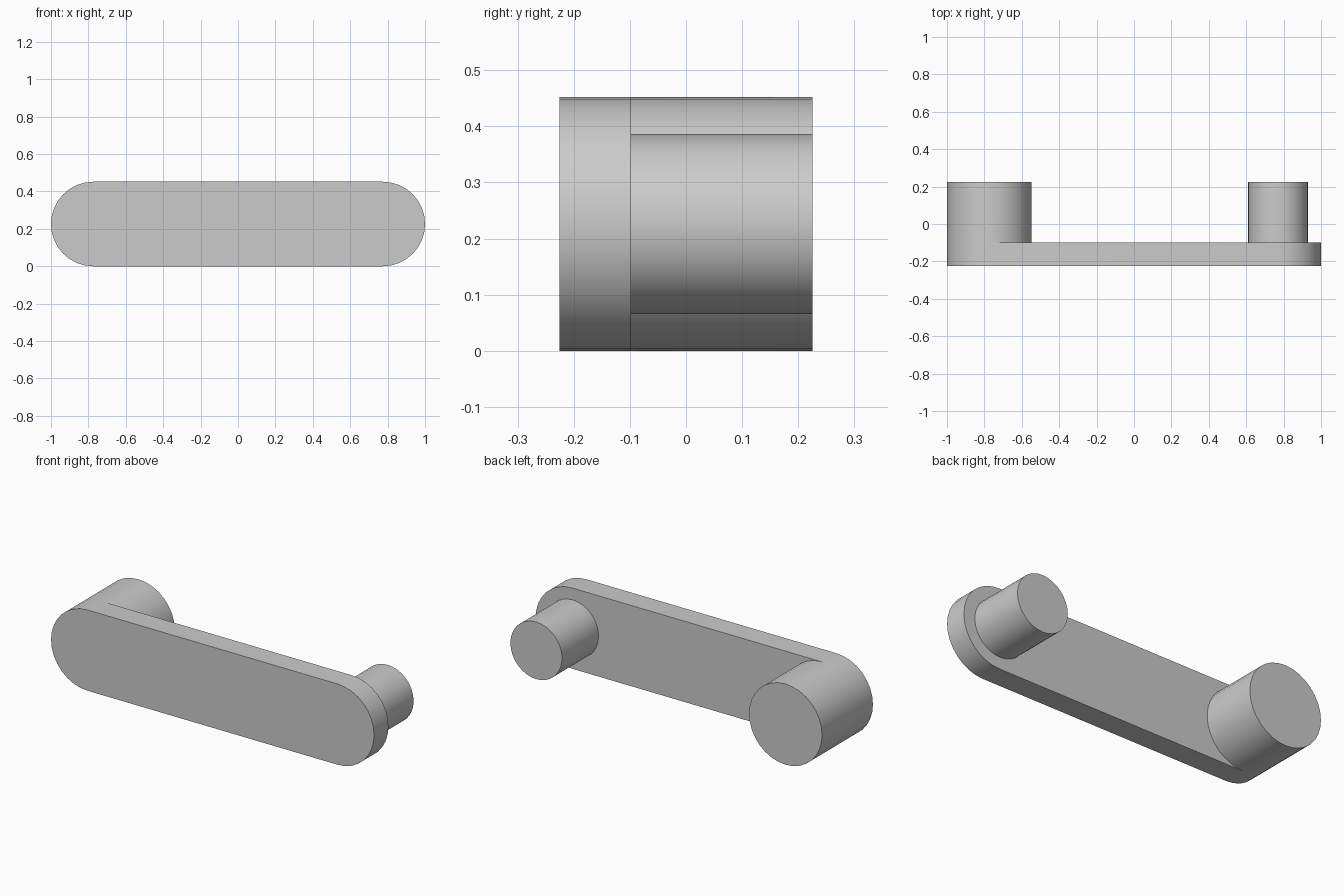
import bpy, bmesh, math

old = bpy.data.objects.get("Cube")
if old:
    bpy.data.objects.remove(old, do_unlink=True)

grey = bpy.data.materials.new("plain grey")
grey.use_nodes = True
colour = (0.6, 0.6, 0.6, 1)
grey.diffuse_color = colour
grey.node_tree.nodes["Principled BSDF"].inputs["Base Color"].default_value = colour

R = 0.226                     # end radius and height of the axis
END_X = 1 - R
FRONT, BACK, TIP = -0.225, -0.098, 0.225
HALF = 16                     # segments in half a circle


def arc(cx, radius, start, count):
    """Points (x, z) going round anticlockwise from the start angle."""
    angles = [start + math.pi * i / HALF for i in range(count)]
    return [(cx + radius * math.cos(a), R + radius * math.sin(a)) for a in angles]


def ring(bm, points, y):
    return [bm.verts.new((x, y, z)) for x, z in points]


def walls(bm, a, b):
    for i in range(len(a)):
        j = (i + 1) % len(a)
        bm.faces.new((a[i], a[j], b[j], b[i]))


def finish(bm, name):
    bmesh.ops.recalc_face_normals(bm, faces=bm.faces)
    mesh = bpy.data.meshes.new(name)
    bm.to_mesh(mesh)
    bm.free()
    mesh.materials.append(grey)
    obj = bpy.data.objects.new(name, mesh)
    bpy.context.collection.objects.link(obj)
    bpy.ops.object.select_all(action='DESELECT')
    obj.select_set(True)
    bpy.context.view_layer.objects.active = obj
    bpy.ops.object.shade_smooth_by_angle(angle=math.radians(30))


# Rounded arm with the large boss flush with its end
bm = bmesh.new()
outline = arc(END_X, R, -math.pi / 2, HALF + 1) + arc(-END_X, R, math.pi / 2, HALF + 1)
front = ring(bm, outline, FRONT)
back = ring(bm, outline, BACK)
bm.faces.new(front)
walls(bm, front, back)
inner = ring(bm, arc(-END_X, R, -math.pi / 2, HALF + 1)[1:-1], BACK)
bm.faces.new(back[:HALF + 2] + inner[::-1] + [back[-1]])
boss_base = back[HALF + 1:] + inner
boss_tip = ring(bm, [(v.co.x, v.co.z) for v in boss_base], TIP)
walls(bm, boss_base, boss_tip)
bm.faces.new(boss_tip)
finish(bm, "arm_with_large_boss")

# Smaller peg at the other end
bm = bmesh.new()
circle = arc(0.77, 0.16, 0, 2 * HALF)
base, tip = ring(bm, circle, BACK), ring(bm, circle, TIP)
walls(bm, base, tip)
bm.faces.new(tip)
finish(bm, "small_peg")
